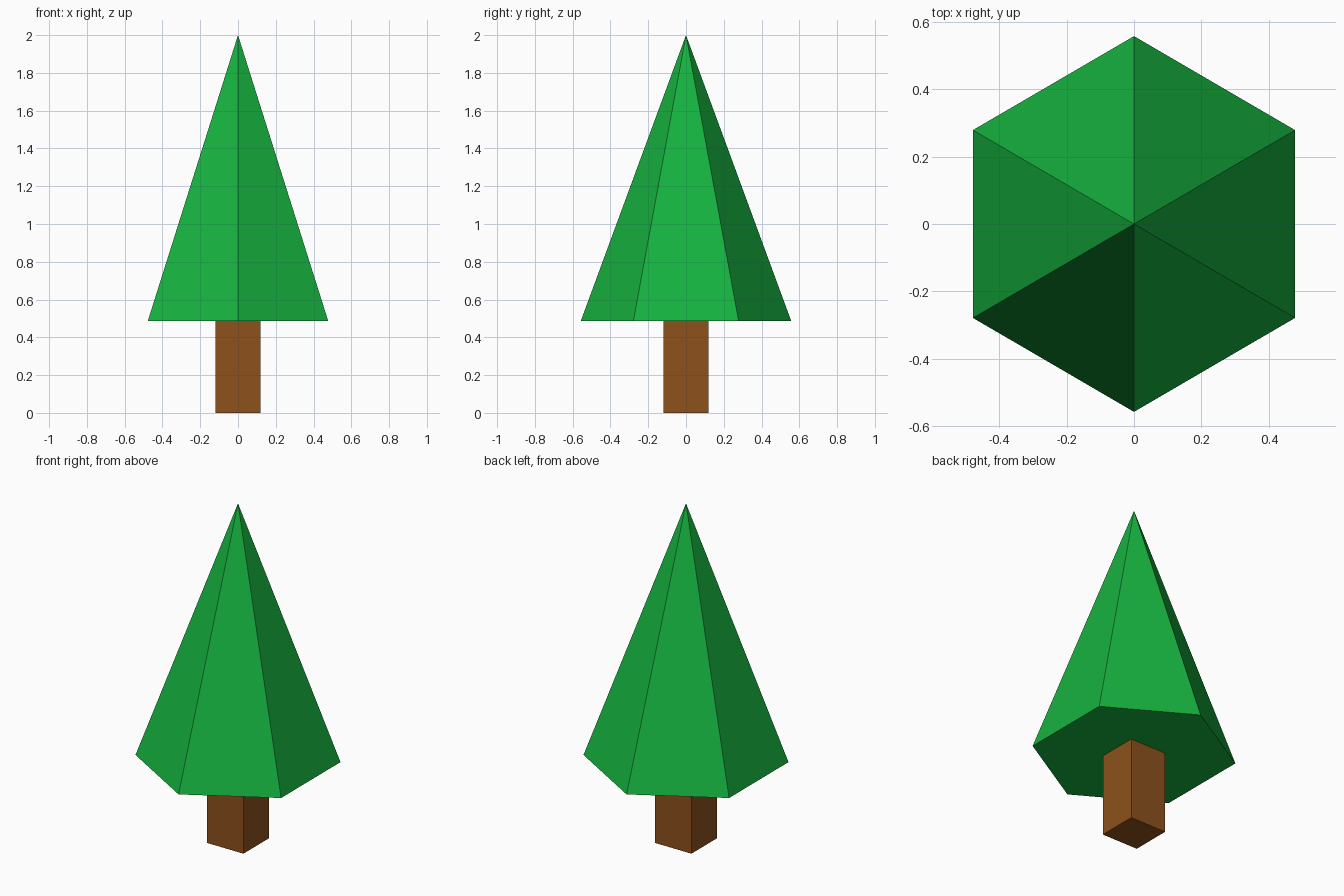
import bpy

if "Cube" in bpy.data.objects:
    bpy.data.objects.remove(bpy.data.objects["Cube"])


def finish(name, color):
    """Name the active object, bake its scale and colour it."""
    obj = bpy.context.object
    obj.name = name
    bpy.ops.object.transform_apply(location=False, rotation=False, scale=True)
    mat = bpy.data.materials.new(name + "_colour")
    mat.diffuse_color = (*color, 1)
    mat.use_nodes = True
    mat.node_tree.nodes["Principled BSDF"].inputs["Base Color"].default_value = mat.diffuse_color
    obj.data.materials.append(mat)
    return obj


HEIGHT = 2.0
SKIRT_Z = 0.487        # underside of the foliage
TRUNK_W = 0.238

# Square trunk
bpy.ops.mesh.primitive_cube_add(size=1, location=(0, 0, SKIRT_Z / 2))
bpy.context.object.scale = (TRUNK_W, TRUNK_W, SKIRT_Z)
finish("trunk", (0.27, 0.085, 0.012))

# Six-sided foliage cone with corners on the y axis, very slightly narrower in x
bpy.ops.mesh.primitive_cone_add(
    vertices=6, radius1=0.557, radius2=0, depth=HEIGHT - SKIRT_Z,
    location=(0, 0, (HEIGHT + SKIRT_Z) / 2))
bpy.context.object.scale.x = 0.99
finish("foliage", (0.008, 0.45, 0.05))
